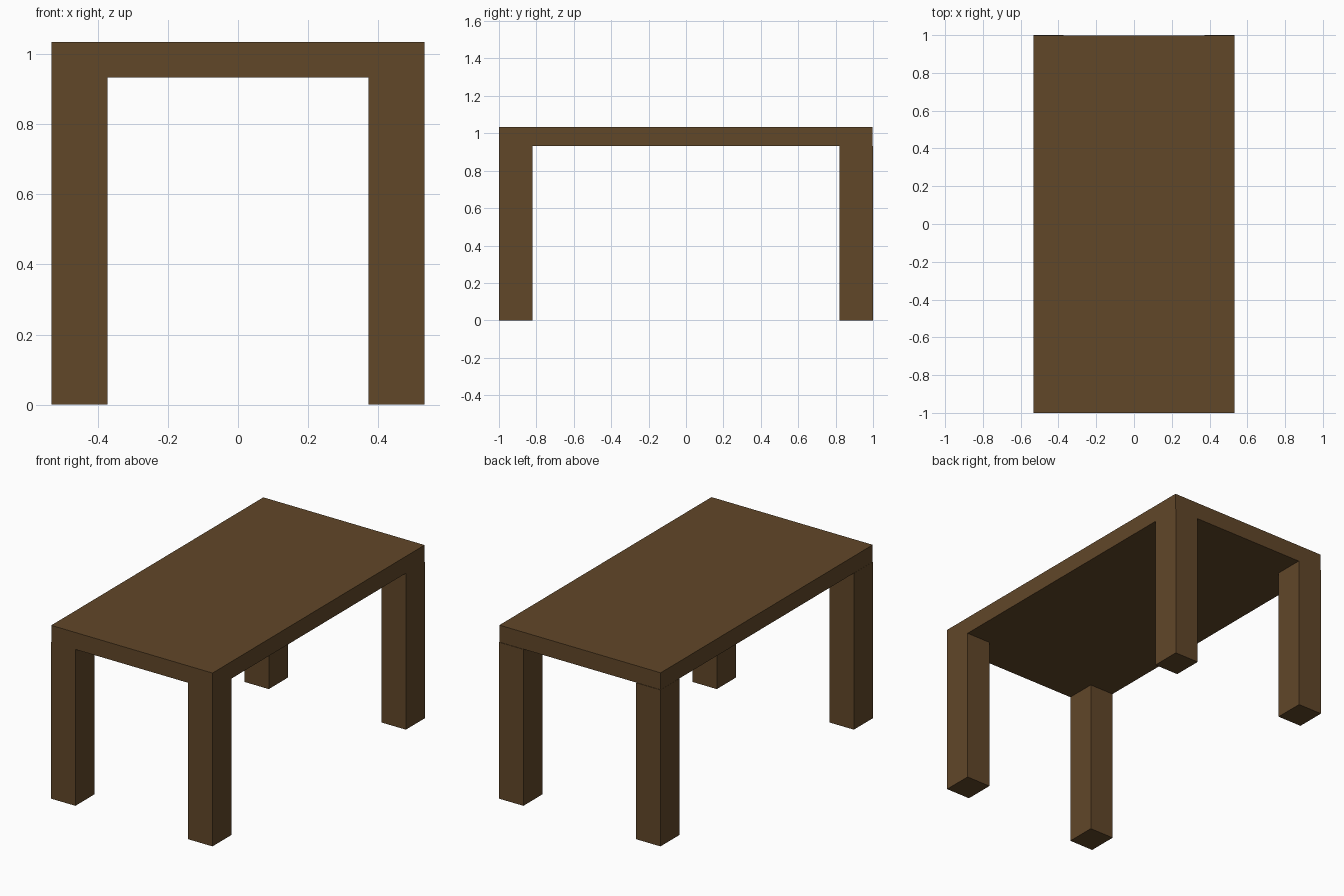
import bpy

if "Cube" in bpy.data.objects:
    bpy.data.objects.remove(bpy.data.objects["Cube"])

wood = bpy.data.materials.new("dark_wood")
wood.diffuse_color = (0.12, 0.063, 0.022, 1)
wood.use_nodes = True
wood.node_tree.nodes["Principled BSDF"].inputs["Base Color"].default_value = wood.diffuse_color


def box(name, lo, hi):
    """Add a box spanning two opposite corners."""
    centre = [(a + b) / 2 for a, b in zip(lo, hi)]
    bpy.ops.mesh.primitive_cube_add(size=1, location=centre)
    obj = bpy.context.object
    obj.name = name
    obj.scale = [b - a for a, b in zip(lo, hi)]
    bpy.ops.object.transform_apply(location=False, rotation=False, scale=True)
    obj.data.materials.append(wood)
    return obj


UNDER, TOP = 0.932, 1.033
LEG_X, LEG_Y = 0.16, 0.179

# Table top, a hair short of the legs at the back and left
box("table_top", (-0.531, -1.0, UNDER), (0.532, 0.997, TOP))

# Four corner legs, flush with the edges of the top
for side, x in (("left", -0.532), ("right", 0.532 - LEG_X)):
    for end, y in (("front", -1.0), ("back", 1.0 - LEG_Y)):
        box(f"{end}_{side}_leg", (x, y, 0), (x + LEG_X, y + LEG_Y, UNDER))
